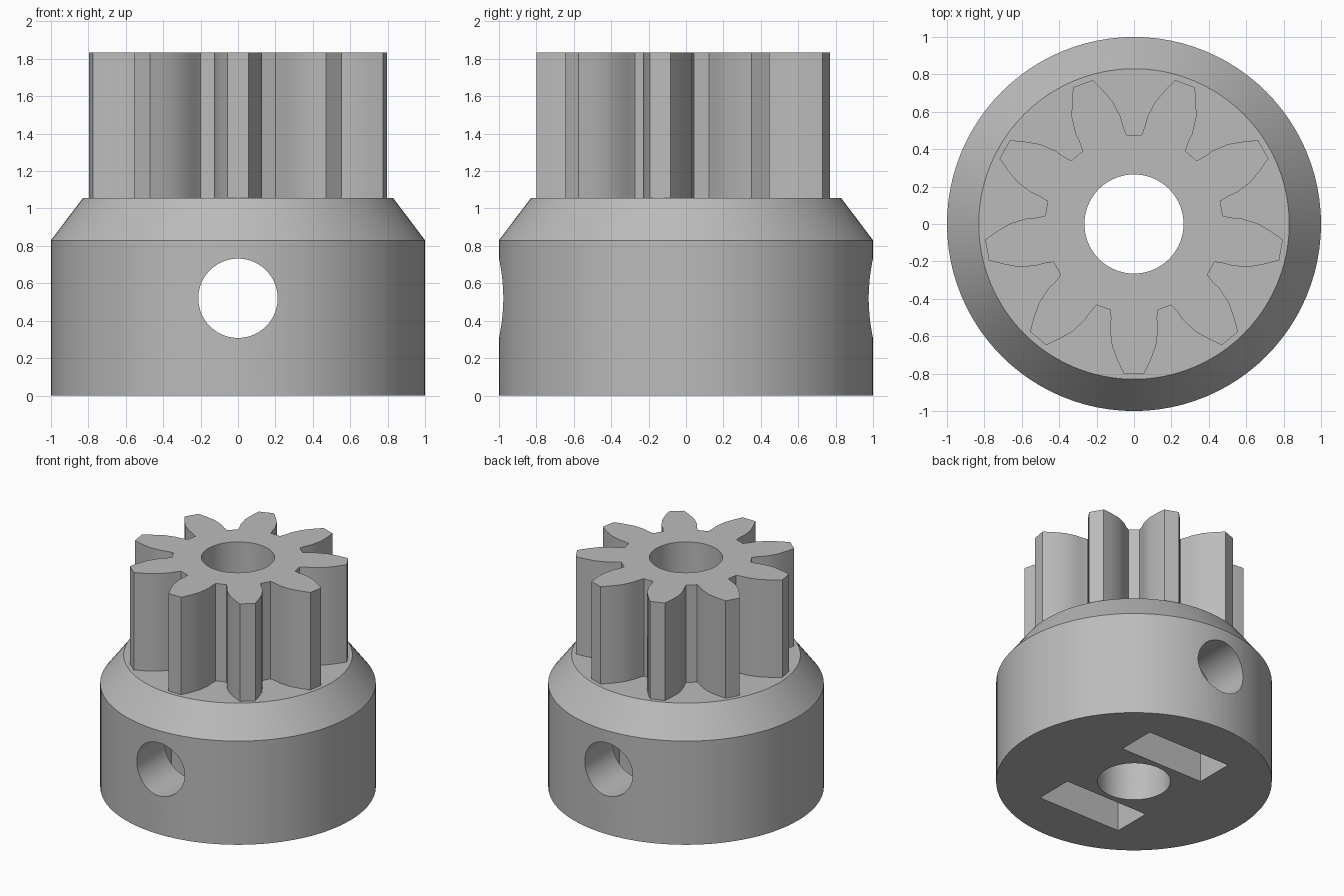
import bpy, bmesh, math
from mathutils import Matrix, Vector

cube = bpy.data.objects.get("Cube")
if cube:
    bpy.data.objects.remove(cube, do_unlink=True)

# One plain grey for the whole part
grey = bpy.data.materials.new("plain grey")
grey.use_nodes = True
COLOUR = (0.5, 0.5, 0.5, 1)
grey.diffuse_color = COLOUR
grey.node_tree.nodes["Principled BSDF"].inputs["Base Color"].default_value = COLOUR

SEGMENTS = 96
HOLE_Z = 0.52
SHOULDER, RIM, TOP = 0.83, 1.055, 1.835


def finish(name, bm):
    bmesh.ops.recalc_face_normals(bm, faces=bm.faces)
    mesh = bpy.data.meshes.new(name)
    bm.to_mesh(mesh)
    bm.free()
    mesh.materials.append(grey)
    obj = bpy.data.objects.new(name, mesh)
    bpy.context.collection.objects.link(obj)
    return obj


def prism(name, points, direction):
    """Extrude a closed outline along a direction."""
    bm = bmesh.new()
    face = bm.faces.new([bm.verts.new(p) for p in points])
    new = bmesh.ops.extrude_face_region(bm, geom=[face])["geom"]
    moved = [v for v in new if isinstance(v, bmesh.types.BMVert)]
    bmesh.ops.translate(bm, verts=moved, vec=Vector(direction))
    return finish(name, bm)


def circle(radius, z):
    steps = [math.tau * i / SEGMENTS for i in range(SEGMENTS)]
    return [(radius * math.cos(a), radius * math.sin(a), z) for a in steps]


def cut(obj, cutter):
    cutter.hide_render = True
    mod = obj.modifiers.new("cut", "BOOLEAN")
    mod.operation = "DIFFERENCE"
    mod.solver = "EXACT"
    mod.object = cutter
    activate(obj)
    bpy.ops.object.modifier_apply(modifier=mod.name)


def activate(obj):
    bpy.ops.object.select_all(action="DESELECT")
    obj.select_set(True)
    bpy.context.view_layer.objects.active = obj


# Collar: straight drum with a chamfered shoulder
bm = bmesh.new()
rings = []
for radius, z in ((1, 0), (1, SHOULDER), (0.83, RIM)):
    rings.append([bm.verts.new(p) for p in circle(radius, z)])
for low, high in zip(rings, rings[1:]):
    for i in range(SEGMENTS):
        j = (i + 1) % SEGMENTS
        bm.faces.new((low[i], low[j], high[j], high[i]))
bm.faces.new(rings[0])
bm.faces.new(rings[-1])
collar = finish("collar", bm)

# Toothed pinion: half a tooth as (distance out, half width), mirrored and repeated
TEETH = 9
half = [(0.46, 0.125), (0.51, 0.124), (0.56, 0.129),
        (0.65, 0.118), (0.73, 0.088), (0.798, 0.056)]
tooth = [(r, -w) for r, w in half] + [(r, w) for r, w in reversed(half)]
outline = []
for i in range(TEETH):
    turn = Matrix.Rotation(math.tau * i / TEETH - math.pi / 2, 3, "Z")
    outline += [turn @ Vector((r, w, RIM)) for r, w in tooth]
pinion = prism("pinion", outline, (0, 0, TOP - RIM))

# Central bore through both parts
bore = prism("bore_cutter", circle(0.265, -0.1), (0, 0, TOP + 0.2))
cut(collar, bore)
cut(pinion, bore)

# Cross hole for the set screws, front to back
screw = prism("screw_cutter",
              [(x, -1.2, HOLE_Z + z) for x, z, _ in circle(0.212, 0)], (0, 2.4, 0))
cut(collar, screw)

# Nut pockets open at the base, with a hexagon top
FLAT = 0.37
POINT = FLAT / math.cos(math.pi / 6)
pocket = [(-FLAT, -0.1), (FLAT, -0.1), (FLAT, HOLE_Z + POINT / 2),
          (0, HOLE_Z + POINT), (-FLAT, HOLE_Z + POINT / 2)]
cutters = [bore, screw]
for side, start in (("front", -0.62), ("back", 0.31)):
    slot = prism(side + "_pocket_cutter", [(x, start, z) for x, z in pocket], (0, 0.31, 0))
    cut(collar, slot)
    cutters.append(slot)

for cutter in cutters:
    bpy.data.objects.remove(cutter, do_unlink=True)

# Smooth the curved walls, keep the edges crisp
for obj in (collar, pinion):
    activate(obj)
    bpy.ops.object.shade_smooth_by_angle(angle=math.radians(28))
